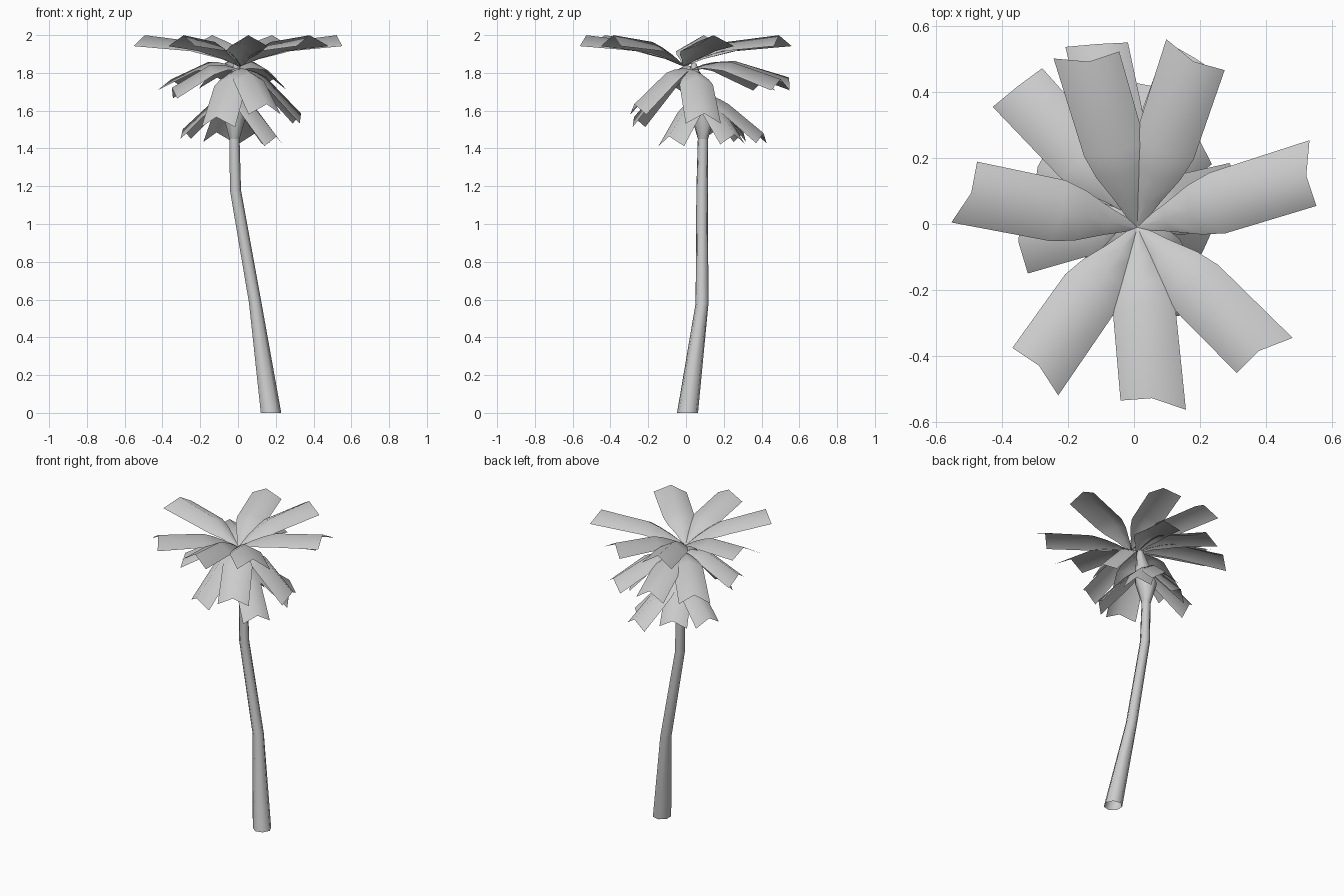
import bpy
import math
from mathutils import Vector

cube = bpy.data.objects.get("Cube")
if cube:
    bpy.data.objects.remove(cube, do_unlink=True)

grey = bpy.data.materials.new("plain grey")
grey.use_nodes = True
grey.diffuse_color = (0.6, 0.6, 0.6, 1)
grey.node_tree.nodes["Principled BSDF"].inputs["Base Color"].default_value = grey.diffuse_color


def add_mesh(name, verts, faces):
    mesh = bpy.data.meshes.new(name)
    mesh.from_pydata(verts, [], faces)
    mesh.materials.append(grey)
    mesh.polygons.foreach_set("use_smooth", [True] * len(mesh.polygons))
    mesh.update()
    obj = bpy.data.objects.new(name, mesh)
    bpy.context.collection.objects.link(obj)


def add_tube(name, rings, sides):
    """Open tube through horizontal rings of (x, y, z, radius)."""
    verts, faces = [], []
    for x, y, z, radius in rings:
        for i in range(sides):
            a = math.tau * i / sides
            verts.append((x + radius * math.cos(a), y + radius * math.sin(a), z))
    for r in range(len(rings) - 1):
        for i in range(sides):
            j = (i + 1) % sides
            low, high = r * sides, (r + 1) * sides
            faces.append((low + i, low + j, high + j, high + i))
    add_mesh(name, verts, faces)


# Fraction along the frond, full width there
OUTLINE = [(0, 0.02), (0.15, 0.085), (0.29, 0.155), (0.42, 0.19), (1, 0.2)]


def add_frond(name, root, tip, heading, arch, scale):
    """Arched strip folded down along its middle, with a notched tip."""
    root, tip = Vector(root), Vector(tip)
    span = tip - root
    radial = math.atan2(span.y, span.x)
    end = radial if heading is None else math.radians(heading)
    turn = (end - radial + math.pi) % math.tau - math.pi
    verts, faces = [], []
    for t, width in OUTLINE:
        point = root + span * t
        point.z += arch * 4 * t * (1 - t)
        slope = span + Vector((0, 0, arch * 4 * (1 - 2 * t)))
        a = radial + turn * t * t
        side = Vector((-math.sin(a), math.cos(a), 0))
        tangent = slope.normalized()
        normal = tangent.cross(side).normalized()
        half = side * width * scale / 2
        drop = normal * width * scale * 0.27
        ridge = point - tangent * 0.03 if t == 1 else point
        verts += [point + half - drop, ridge, point - half - drop]
    for r in range(len(OUTLINE) - 1):
        for i in (0, 1):
            k = r * 3 + i
            faces.append((k, k + 1, k + 4, k + 3))
    add_mesh(name, verts, faces)


# Leaning trunk and the swollen crown base
add_tube("trunk", [(0.172, 0.008, 0, 0.057), (0.09, 0.085, 0.58, 0.035),
                   (-0.015, 0.085, 1.18, 0.031), (-0.02, 0.09, 1.46, 0.028)], 7)
add_tube("crown_base", [(-0.02, 0.09, 1.45, 0.028), (-0.02, 0.09, 1.59, 0.068),
                        (-0.015, 0.075, 1.66, 0.055), (-0.01, 0.04, 1.85, 0.015)], 7)

# Each frond: tip position and heading of the tip in degrees
upper = [(0.55, 0.155, 1.995, 6), (-0.522, 0.1, 1.995, 157),
         (0.057, -0.557, 1.995, 262), (-0.305, -0.453, 1.995, 224),
         (0.4, -0.405, 1.995, 302), (0.19, 0.52, 1.995, 62),
         (-0.145, 0.52, 1.995, 96)]
middle = [(0.35, 0.1, 1.56, None), (0.195, 0.525, 1.75, 58),
          (-0.115, 0.57, 1.76, 94), (-0.37, 0.435, 1.75, 128),
          (-0.37, -0.06, 1.7, 187), (-0.12, -0.29, 1.54, None),
          (0.16, -0.29, 1.61, None)]
lower = [(0.21, 0.27, 1.45, None), (-0.12, 0.32, 1.46, None),
         (0.1, 0.43, 1.46, None), (-0.31, 0.18, 1.48, None),
         (0.22, -0.1, 1.44, None)]

tiers = [("upper_frond", upper, (0.01, -0.01, 1.84), 0.06, 1),
         ("middle_frond", middle, (0, 0.03, 1.82), 0.07, 0.95),
         ("lower_frond", lower, (-0.02, 0.08, 1.7), 0.035, 0.85)]
for name, fronds, root, arch, scale in tiers:
    for n, (x, y, z, heading) in enumerate(fronds):
        add_frond(f"{name}_{n + 1}", root, (x, y, z), heading, arch, scale)
